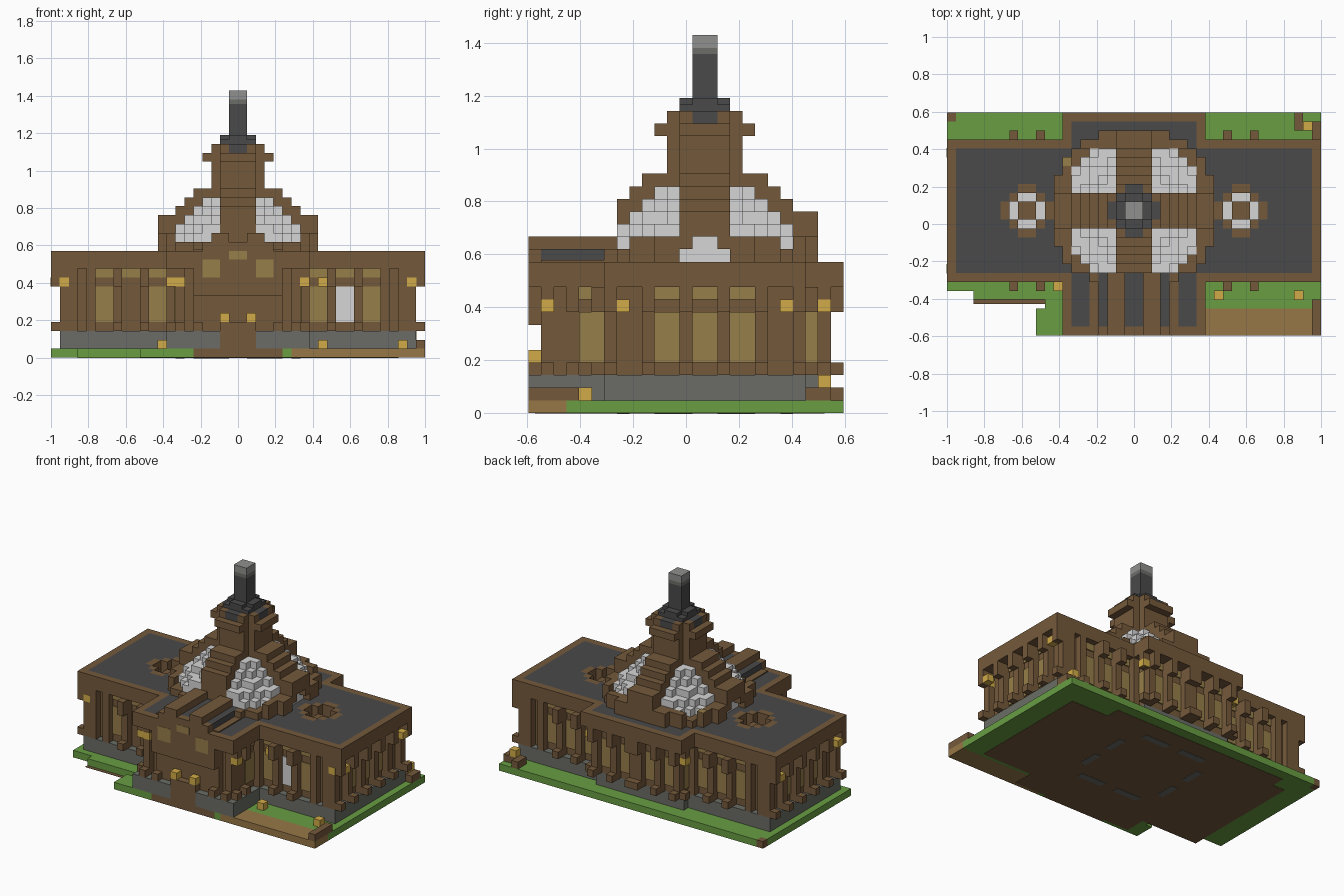
import bpy, bmesh, math
from mathutils import Vector

if "Cube" in bpy.data.objects:
    bpy.data.objects.remove(bpy.data.objects["Cube"])

V = 1 / 21          # one block
CY = 1.5            # dome centre in y, in blocks
COLOURS = {
    "wood": (.175, .1, .044), "slate": (.067, .067, .068), "plaster": (.66, .67, .66),
    "grass": (.14, .34, .055), "panel": (.31, .21, .068), "dirt": (.31, .185, .063),
    "stone": (.145, .152, .133), "lamp": (.64, .41, .065),
    "pale_stone": (.28, .28, .275), "mid_stone": (.15, .15, .14)}
MATS = {}
for key, rgb in COLOURS.items():
    m = bpy.data.materials.new(key)
    m.use_nodes = True
    m.diffuse_color = (*rgb, 1)
    m.node_tree.nodes["Principled BSDF"].inputs["Base Color"].default_value = (*rgb, 1)
    MATS[key] = m


def finish(name, bm, mats):
    me = bpy.data.meshes.new(name)
    bm.to_mesh(me)
    bm.free()
    for k in mats:
        me.materials.append(MATS[k])
    ob = bpy.data.objects.new(name, me)
    bpy.context.scene.collection.objects.link(ob)


def boxes(name, mat, items):
    """Boxes given as (x0, x1, y0, y1, z0, z1) in blocks, one object."""
    bm = bmesh.new()
    for b in items:
        vs = bmesh.ops.create_cube(bm, size=1)["verts"]
        for v in vs:
            for i in range(3):
                lo, hi = sorted(b[2 * i:2 * i + 2])
                v.co[i] = (lo if v.co[i] < 0 else hi) * V
    finish(name, bm, [mat])


def cells(name, rule, xs, ys, zs):
    """Blocks whose material is chosen by rule(x, y, z) at each block centre."""
    grid = {}
    for i in xs:
        for j in ys:
            for k in zs:
                c = rule(i + .5, j, k + .5)
                if c:
                    grid[i, j, k] = c
    names = sorted(set(grid.values()))
    bm = bmesh.new()
    for (i, j, k), c in grid.items():
        mid = Vector((i + .5, j, k + .5))
        for ax in range(3):
            for s in (-1, 1):
                n = Vector((0, 0, 0))
                n[ax] = s
                if (i + int(n.x), j + int(n.y), k + int(n.z)) in grid:
                    continue
                u, w = Vector((0, 0, 0)), Vector((0, 0, 0))
                u[(ax + 1) % 3], w[(ax + 2) % 3] = .5, .5 * s
                quad = [mid + n / 2 + a * u + b * w for a, b in ((-1, -1), (1, -1), (1, 1), (-1, 1))]
                f = bm.faces.new([bm.verts.new(p * V) for p in quad])
                f.material_index = names.index(c)
    bmesh.ops.remove_doubles(bm, verts=bm.verts, dist=1e-4)
    finish(name, bm, names)


def both(items):
    """Items plus their mirror images across x = 0."""
    return items + [(-b[1], -b[0], *b[2:]) for b in items]


X, Y = range(-21, 21), range(-12, 13)


# Ground with lawn, dirt path and a notched front corner
def ground(x, y, z):
    edge = -21 if y > -7.5 else -18 if y > -8.5 else -10 if y > -9.5 else -11
    if x < edge:
        return None
    if y < -9.5 and x > 6:
        return "dirt"
    path = abs(x) < 5 and y < -6
    corner = x < -20 and y > 11.5
    return "wood" if path or corner else "grass"


cells("ground", ground, X, Y, range(1))

# Soil and footing plates on the underside
boxes("soil", "wood", [(-18, 18, -9, 9, -.04, .01), (-16, 12, 9, 11, -.04, .01),
                       (-9, 10, -12, -9, -.04, .01)])
boxes("footings", "stone", both([(1, 5, y, y + 1, -.08, 0) for y in (-5.5, 7.5)]
                                + [(6, 7, y, y + 3, -.08, 0) for y in (-2.5, 2.5)]))

# Stone plinth
boxes("plinth", "stone", [(-20, 20, -6.5, 9.5, 1, 3), (-7, 7, 9, 10.5, 1, 3)]
      + both([(2, 8, -12.5, -6, 1, 3)]))

# Walls of wings and central block
boxes("walls", "wood", [(-19, 19, -5.5, 8.5, 3, 10), (-7, 7, -10.5, 10.5, 3, 10)])


# Eaves and flat roof with two sunken skylights
def roof(x, y, z):
    ax, dy = abs(x), y - CY
    wing = -6.5 < y < 9.5
    if not (wing or ax < 8):
        return None
    sx, sy = abs(ax - 12), abs(dy)
    near, far = min(sx, sy), max(sx, sy)
    if far < 1:
        return "wood" if z < 11 else None
    if far < 2:
        return None if near < 1 else "wood"
    if far < 3 and near < 1:
        return "wood"
    inner = (ax < 20 and -5.5 < y < 8.5) or (ax < 7 and -11.5 < y < 11.5)
    return "slate" if inner and z > 11 else "wood"


cells("roof", roof, X, Y, range(10, 12))
boxes("skylight_panes", "plaster", both([(10, 14, CY - 2, CY + 2, 10, 10.15)]))

# Porch roof with stepped ridges
boxes("porch_roof", "slate", [(-4, 4, -11.5, -5.5, 12, 13)])
boxes("porch_ridges", "wood", [(-4, 4, -12.5, -11.5, 12, 13)]
      + both([(1, 3, -12.5, -5.5, 12, 14), (4, 5, -11.5, -6.5, 12, 12.15),
              (4, 5, -6.5, -5.5, 12, 13)]))

# Colonnades: shaft, foot and capital under the eaves
columns, panels = [], []


def column(x, y, nx, ny):
    """Shaft in the block at x, y; foot and capital step outwards along nx, ny."""
    columns.append((x, x + 1, y, y + 1, 3, 10))
    for z0, z1 in ((3, 4), (8, 10)):
        columns.append((x + nx, x + 1 + nx, y + ny, y + 1 + ny, z0, z1))


def window(x0, x1, y0, y1):
    for z0, z1 in ((4, 8), (9, 10)):
        panels.append((x0, x1, y0, y1, z0, z1))


T = .15
for x in (7, 10, 13, 16, 18, 19):
    for sx in (x, -x - 1):
        out = 1 if x in (10, 13) else 0
        column(sx, -6.5, 0, -out)
        column(sx, 8.5, 0, out)
for x in (8, 11, 14):
    for sx in (x, -x - 2):
        window(sx, sx + 2, 8.5, 8.5 + T)
        if x == 11:
            panels.append((sx, sx + 2, -5.5 - T, -5.5, 9, 10))
        else:
            window(sx, sx + 2, -5.5 - T, -5.5)
for y in (-6.5, -3.5, -.5, 2.5, 5.5, 8.5):
    for s in (-1, 1):
        column(19 if s > 0 else -20, y, s, 0)
for y in (-2.5, .5, 3.5):
    for s in (-1, 1):
        window(s * 19, s * (19 + T), y, y + 2)

# Central block columns and windows, back and sides
for x in (0, 3, 6):
    for sx in (x, -x - 1):
        column(sx, 10.5, 0, 1)
for x in (-6, -3, 1, 4):
    window(x, x + 2, 10.5, 10.5 + T)
for s in (-1, 1):
    for y in (-11.5, -9.5, 10.5):
        column(6 if s > 0 else -7, y, s, 0)
    window(s * 7, s * (7 + T), -8.5, -6.5)
    window(s * 7, s * (7 + T), 9.5, 10.5)
boxes("columns", "wood", columns)
boxes("window_panels", "panel", panels)
boxes("plaster_window", "plaster", [(11, 13, -5.5 - T, -5.5, 4, 8)])

# Porch front: recessed wall, canopy, steps and gable panels
boxes("porch_front", "wood", [(-5, 5, -11.5, -10, 3, 10), (-5, 5, -12.5, -11, 7, 10),
                              (-2, 2, -12.5, -11, 1, 4)]
      + both([(4, 5, -12.5, -11, 3, 4), (6, 7, -12.5, -11, 3, 4)]))
boxes("gable_panels", "panel", [(-1, 1, -12.53, -12.4, 11, 12)]
      + both([(2, 4, -12.53, -12.4, 9, 11)]))


# Dome: four plaster quarters, stepped cross ribs and a round kerb
def dome(x, y, z):
    dy = y - CY
    r, far, near = math.hypot(x, dy), max(abs(x), abs(dy)), min(abs(x), abs(dy))
    if near < 2:
        if dy < -7:
            return None
        top = 16 if far > 7 else 17 if far > 6 else 18 if far > 5 else 19
        if far > 7 and dy < 7 and (z < 13 or (z < 14 and near < 1)):
            return "plaster" if far < 8 else None
        return "wood" if z < top else None
    if r > 9.4 or dy < -7:
        return None
    if far > 7 or r > 8.7:
        return "wood" if z < (14 if far > 7 else 13) else None
    if z < 13:
        return "wood"
    return "plaster" if z < min(18, round(22 - r)) else None


cells("dome", dome, range(-9, 9), range(-6, 11), range(12, 19))
boxes("kerb_panel", "panel", [(-8, -7, 6.5, 7.5, 14, 14.1)])


# Lantern tower with cross plan, brackets and slate cap
def tower(x, y, z):
    ax, ay = abs(x), abs(y - CY)
    near, far = min(ax, ay), max(ax, ay)
    if z > 23 and near < 1 and far < 3:
        return "slate"
    if 22 < z < 23 and far < 4 and near < 2:
        return "wood"
    return "wood" if far < 3 and near < 2 else None


cells("tower", tower, range(-4, 4), range(-3, 6), range(18, 24))
boxes("tower_cap", "slate", [(-2, 2, CY - 1, CY + 1, 23.9, 25), (-1, 1, CY - 2, CY + 2, 23.9, 25),
                             (-2, 2, CY - 2, CY + 2, 23.9, 24.5)])
for name, mat, z0, z1 in (("spire", "slate", 25, 28.5), ("spire_band", "mid_stone", 28.5, 29),
                          ("spire_tip", "pale_stone", 29, 30)):
    boxes(name, mat, [(-1, 1, CY - 1, CY + 1, z0, z1)])

# Lamps on the lawn, steps and corner columns
spots = [(18, -8.5, 1), (9, -8.5, 1), (-9, -7.5, 1), (19, 10.5, 2), (-2, -12.5, 4), (1, -12.5, 4)]
spots += [(x, -6.5, 8) for x in (-20, 9, 19)] + [(-7, -11.5, 8)]
spots += [(x, y, 8) for x in (20, -21) for y in (-5.5, 7.5)]
spots += [(x, y, 8) for x in (7, -8) for y in (-11.5, 10.5)]
E = .03
boxes("lamps", "lamp", [(x - E, min(x + 1 + E, 21), y - E, y + 1 + E, z, z + 1) for x, y, z in spots])

# Fallen log and small timber stand
boxes("log", "wood", [(20, 21, -12.5, -8.5, 1, 2)])
boxes("lamp_stand", "wood", [(18, 19, 10.5, 12.5, 1, 2), (19, 20, 10.5, 11.5, 1, 2),
                             (20, 21, 9.5, 11.5, 1, 2)])
